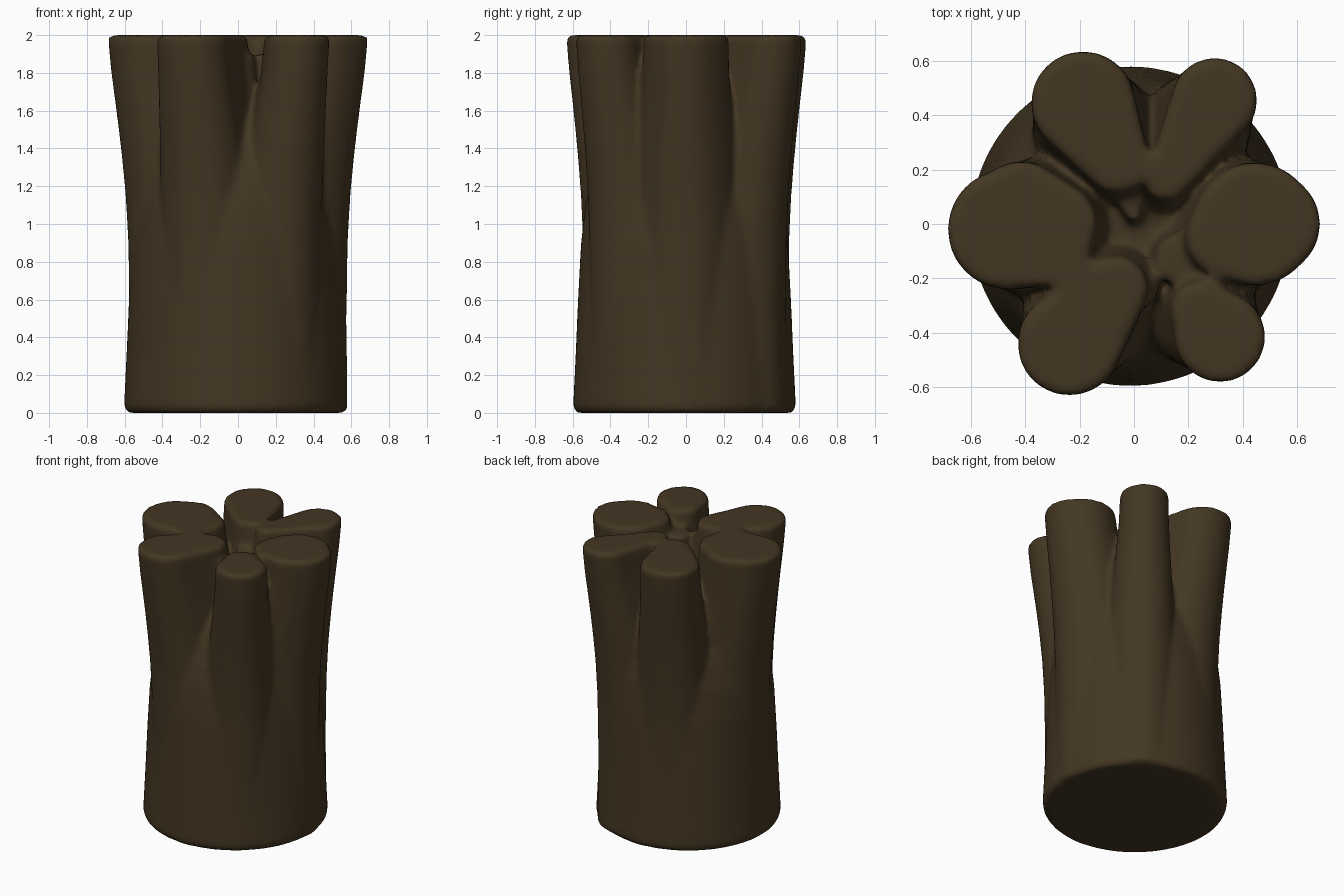
import bpy, bmesh
from math import cos, sin, tau
from mathutils import Vector

cube = bpy.data.objects.get("Cube")
if cube:
    bpy.data.objects.remove(cube)

bark = bpy.data.materials.new("dark bark brown")
bark.use_nodes = True
colour = (0.057, 0.037, 0.016, 1)
bark.diffuse_color = colour
bsdf = bark.node_tree.nodes["Principled BSDF"]
bsdf.inputs["Base Color"].default_value = colour
bsdf.inputs["Roughness"].default_value = 0.9

bm = bmesh.new()
SIDES = 64


def loft(rings):
    """Skin a closed shell over a stack of rings."""
    loops = [[bm.verts.new(p) for p in ring] for ring in rings]
    for a, b in zip(loops, loops[1:]):
        for i in range(SIDES):
            j = (i + 1) % SIDES
            bm.faces.new((a[i], a[j], b[j], b[i]))
    bm.faces.new(loops[0][::-1])
    bm.faces.new(loops[-1])


def outline(circles, z):
    """Rounded outline wrapped around a few circles (x, y, radius)."""
    points = []
    for i in range(SIDES):
        u = Vector((cos(tau * i / SIDES), sin(tau * i / SIDES)))
        x, y, r = max(circles, key=lambda c: u.dot(c[:2]) + c[2])
        p = Vector((x, y)) + u * r
        points.append((p.x, p.y, z))
    return points


# Height, distance from the axis and thickening of a limb on its way up
FLARE = [(0.01, 0.84, 0.10), (0.5, 0.832, 0.10), (0.9, 0.842, 0.09),
         (1.15, 0.862, 0.075), (1.35, 0.89, 0.058), (1.5, 0.915, 0.042),
         (1.65, 0.943, 0.025), (1.8, 0.972, 0.01), (2.0, 1.0, 0.0)]


def stem(circles, top=2.0):
    """Limb that swells into the trunk below and splays to a flat top."""
    rings = []
    for z, scale, swell in FLARE:
        ring = []
        for x, y, r in circles:
            centre = Vector((x, y)) * scale
            centre -= centre.normalized() * min(swell, centre.length)
            ring.append((centre.x, centre.y, r * scale + swell))
        rings.append(outline(ring, z * top / 2))
    loft(rings)


# Solid core, domed where the limbs part
core = [(0, 0.57), (0.03, 0.59), (0.3, 0.577), (0.6, 0.564), (0.9, 0.548),
        (1.1, 0.525), (1.25, 0.49), (1.4, 0.435), (1.53, 0.36),
        (1.64, 0.26), (1.7, 0.1)]
for_core = [outline([(-0.014, -0.008, r)], z) for z, r in core]
loft(for_core)

# Six cut limbs
stem([(0.50, 0.0, 0.19), (0.45, 0.0, 0.225), (0.34, -0.05, 0.145)])
stem([(0.30, 0.46, 0.155), (0.12, 0.16, 0.075)])
stem([(-0.19, 0.45, 0.19), (-0.06, 0.23, 0.115)])
stem([(-0.47, -0.02, 0.22), (-0.42, 0.06, 0.17), (-0.29, 0.0, 0.15),
      (-0.27, -0.12, 0.10)])
stem([(-0.24, -0.445, 0.19), (-0.07, -0.24, 0.12)])
stem([(0.32, -0.42, 0.165), (0.25, -0.32, 0.11)])

# Lower knob and ridges inside the crown
stem([(0.17, -0.13, 0.09), (0.27, -0.08, 0.06)], top=1.90)
stem([(0.03, -0.24, 0.06), (0.0, -0.18, 0.05)], top=1.9)
stem([(-0.03, 0.15, 0.06), (0.0, 0.04, 0.03)], top=1.84)

mesh = bpy.data.meshes.new("tree_trunk")
bm.normal_update()
bm.to_mesh(mesh)
bm.free()
mesh.materials.append(bark)
trunk = bpy.data.objects.new("tree_trunk", mesh)
bpy.context.collection.objects.link(trunk)

# Fuse the limbs and soften every crease
fuse = trunk.modifiers.new("fuse", "REMESH")
fuse.mode = "VOXEL"
fuse.voxel_size = 0.016
fuse.use_smooth_shade = True
soften = trunk.modifiers.new("soften", "SMOOTH")
soften.factor = 0.5
soften.iterations = 14
